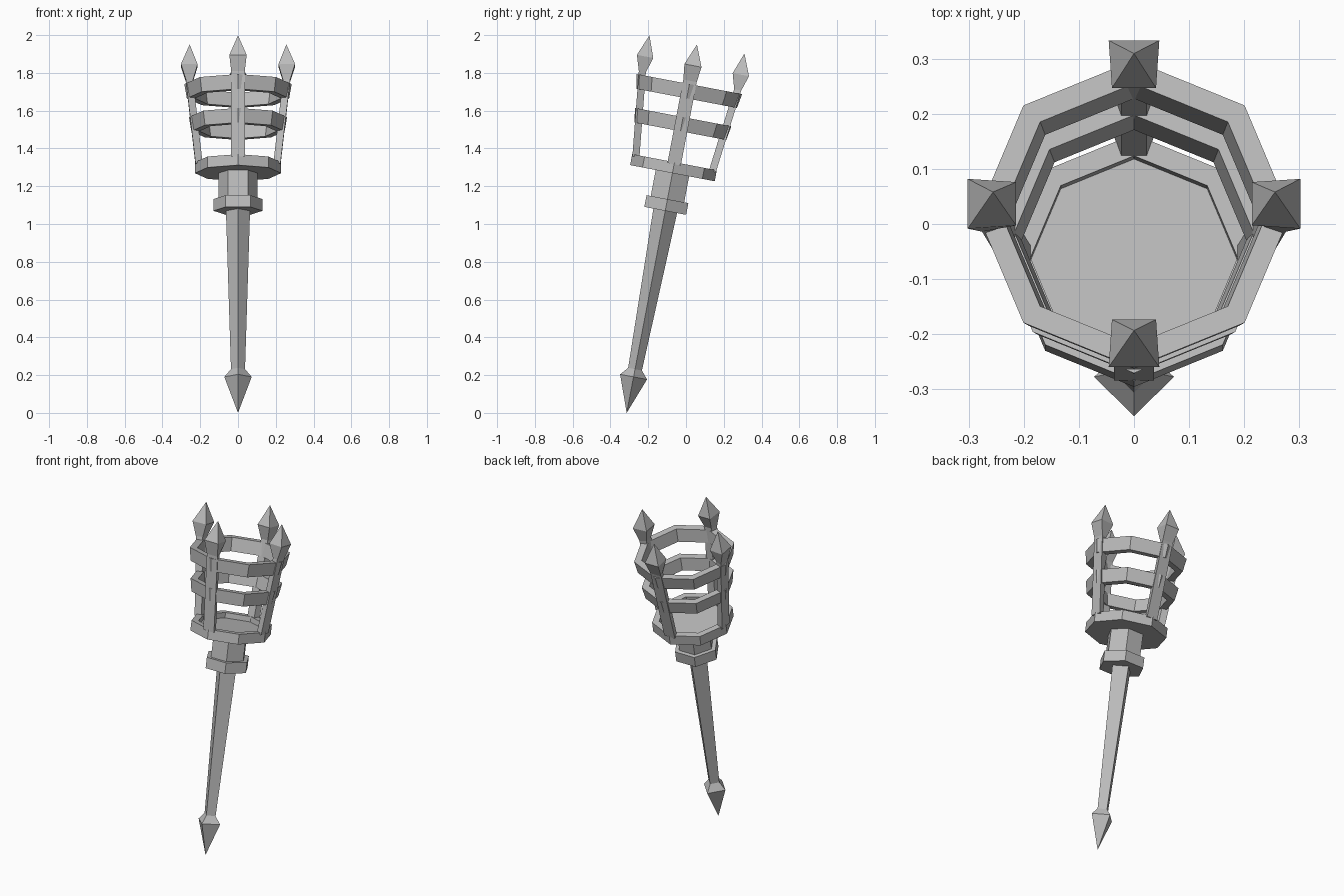
import bpy
import bmesh
from math import sin, cos, pi, radians
from mathutils import Matrix

if "Cube" in bpy.data.objects:
    bpy.data.objects.remove(bpy.data.objects["Cube"], do_unlink=True)

iron = bpy.data.materials.new("grey_iron")
iron.use_nodes = True
GREY = (0.5, 0.5, 0.5, 1)
iron.diffuse_color = GREY
iron.node_tree.nodes["Principled BSDF"].inputs["Base Color"].default_value = GREY

# The whole torch leans back from its bottom point
LEAN = Matrix.Translation((0, -0.314, 0)) @ Matrix.Rotation(radians(-10.8), 4, 'X')


def loft(name, sections, closed=False, turn=0.0):
    """Skin equal-sized point loops; closed joins the last loop to the first."""
    bm = bmesh.new()
    loops = [[bm.verts.new(p) for p in s] for s in sections]
    pairs = list(zip(loops, loops[1:]))
    if closed:
        pairs.append((loops[-1], loops[0]))
    else:
        bm.faces.new(loops[0])
        bm.faces.new(loops[-1])
    for a, b in pairs:
        for i in range(len(a)):
            j = (i + 1) % len(a)
            bm.faces.new((a[i], a[j], b[j], b[i]))
    bmesh.ops.remove_doubles(bm, verts=bm.verts, dist=0.0005)
    bmesh.ops.recalc_face_normals(bm, faces=bm.faces)
    mesh = bpy.data.meshes.new(name)
    bm.to_mesh(mesh)
    bm.free()
    mesh.materials.append(iron)
    obj = bpy.data.objects.new(name, mesh)
    bpy.context.collection.objects.link(obj)
    obj.matrix_world = LEAN @ Matrix.Rotation(turn, 4, 'Z')
    return obj


def turned(name, sides, profile, closed=False):
    """Faceted lathe part from (radius, height) pairs, first corner on +x."""
    angles = [2 * pi * i / sides for i in range(sides)]
    loft(name, [[(r * cos(a), r * sin(a), z) for a in angles] for r, z in profile], closed)


def wedge(inner, outer, half_in, half_out, z):
    """Trapezoid section, wider on the outer side."""
    return [(inner, -half_in, z), (outer, -half_out, z),
            (outer, half_out, z), (inner, half_in, z)]


# Handle
turned("bottom_spike", 4, [(0, 0), (0.0725, 0.194), (0.037, 0.236)])
turned("shaft", 4, [(0.037, 0.23), (0.064, 1.095)])
turned("collar", 6, [(0.13, 1.089), (0.13, 1.152)])
turned("neck", 6, [(0.104, 1.15), (0.104, 1.295)])

# Shallow dish that carries the basket
turned("dish", 8, [(0.228, 1.292), (0.228, 1.351), (0.188, 1.351), (0.188, 1.32)])

# Basket bands
for name, low, high, z0, z1 in (("lower_band", 0.247, 0.26, 1.518, 1.594),
                                ("upper_band", 0.271, 0.284, 1.695, 1.772)):
    wall = 0.043
    turned(name, 8, [(low, z0), (high, z1), (high - wall, z1), (low - wall, z0)], True)

# Four prongs with pointed heads
for i, side in enumerate(("left", "back", "right", "front")):
    turn = i * pi / 2
    top = wedge(0.238, 0.276, 0.023, 0.036, 1.79)
    loft(side + "_prong", [wedge(0.187, 0.225, 0.023, 0.036, 1.34), top], turn=turn)
    loft(side + "_prong_head", [top, wedge(0.214, 0.302, 0.04, 0.046, 1.872),
                                [(0.256, 0, 1.986)] * 4], turn=turn)
